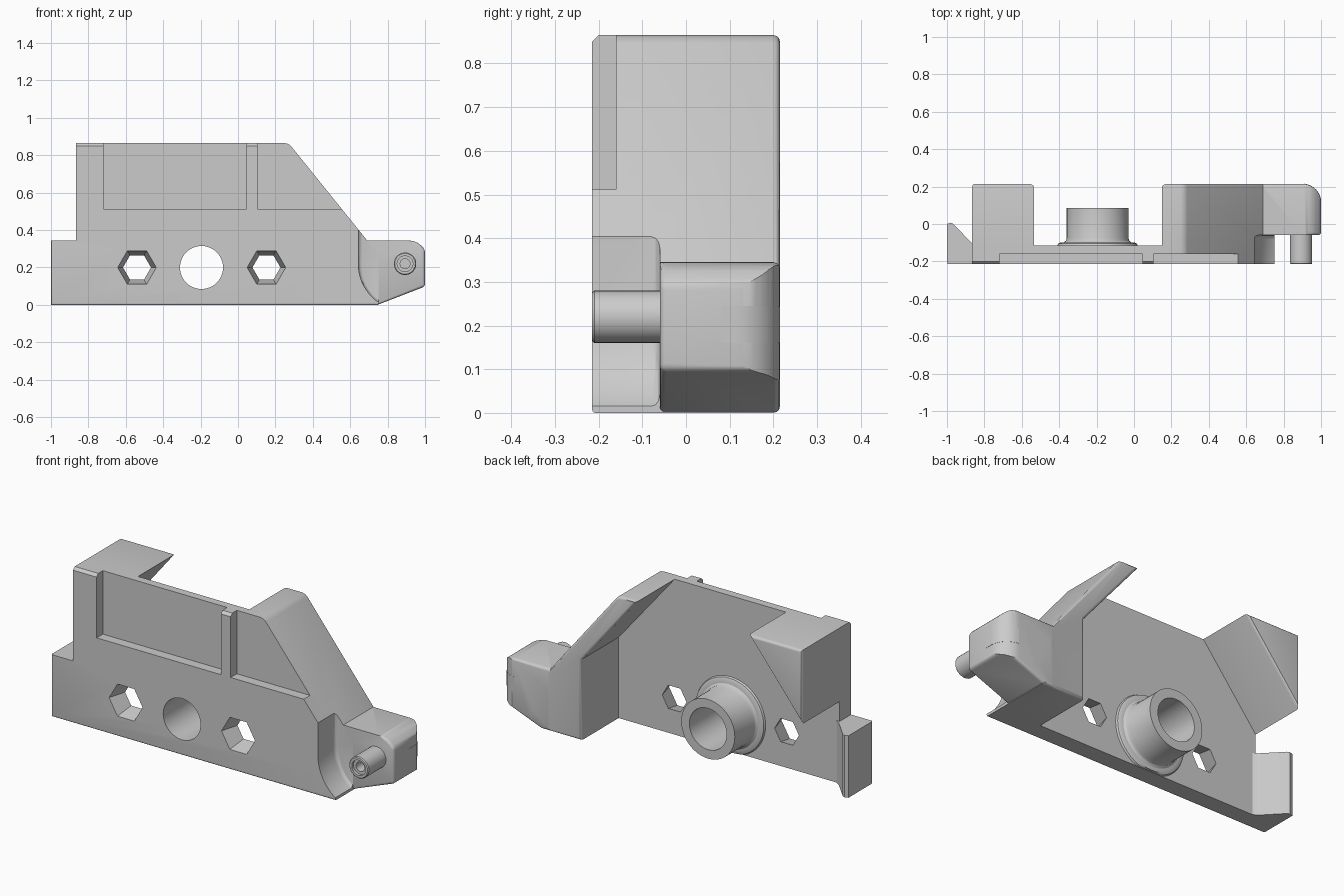
import bpy, bmesh, math
from mathutils import Vector, Matrix

if "Cube" in bpy.data.objects:
    bpy.data.objects.remove(bpy.data.objects["Cube"], do_unlink=True)

grey = bpy.data.materials.new("light grey plastic")
grey.use_nodes = True
COLOUR = (0.6, 0.6, 0.6, 1)
grey.diffuse_color = COLOUR
grey.node_tree.nodes["Principled BSDF"].inputs["Base Color"].default_value = COLOUR

FRONT, BACK, SKIN, LEDGE = -0.215, 0.215, -0.115, -0.06
PIN = (0.893, 0.22)
HUB = (-0.195, 0.2)


def finish(name, bm):
    bmesh.ops.recalc_face_normals(bm, faces=bm.faces)
    mesh = bpy.data.meshes.new(name)
    bm.to_mesh(mesh)
    bm.free()
    mesh.materials.append(grey)
    ob = bpy.data.objects.new(name, mesh)
    bpy.context.collection.objects.link(ob)
    return ob


def prism(name, outline, lo, hi, axis="y", rule=None, width=0.015, segments=3):
    """Extrude a 2D outline along an axis; round the edges chosen by rule."""
    place = {"x": lambda a, b, d: (d, a, b),
             "y": lambda a, b, d: (a, d, b),
             "z": lambda a, b, d: (a, b, d)}[axis]
    bm = bmesh.new()
    face = bm.faces.new([bm.verts.new(place(a, b, lo)) for a, b in outline])
    out = bmesh.ops.extrude_face_region(bm, geom=[face], use_keep_orig=True)
    shift = Vector(place(0, 0, hi - lo))
    for v in out["geom"]:
        if isinstance(v, bmesh.types.BMVert):
            v.co += shift
    bmesh.ops.recalc_face_normals(bm, faces=bm.faces)
    if rule:
        edges = [e for e in bm.edges if all(rule(v.co) for v in e.verts)]
        bmesh.ops.bevel(bm, geom=edges, offset=width, segments=segments,
                        profile=0.5, affect="EDGES")
    return finish(name, bm)


def lathe(name, profile, centre, steps=48):
    """Turn a (radius, y) profile round an axis parallel to y."""
    bm = bmesh.new()
    vs = [bm.verts.new((centre[0] + r, y, centre[1])) for r, y in profile]
    es = [bm.edges.new(p) for p in zip(vs, vs[1:])]
    bmesh.ops.spin(bm, geom=vs + es, cent=(centre[0], 0, centre[1]),
                   axis=(0, 1, 0), angle=math.tau, steps=steps)
    bmesh.ops.remove_doubles(bm, verts=bm.verts, dist=0.0001)
    return finish(name, bm)


def cone(name, centre, r_front, r_back, sides):
    bm = bmesh.new()
    mat = Matrix.Translation((centre[0], -0.165, centre[1])) @ Matrix.Rotation(math.pi / 2, 4, "X")
    bmesh.ops.create_cone(bm, cap_ends=True, segments=sides, radius1=r_back,
                          radius2=r_front, depth=0.12, matrix=mat)
    if sides == 6:  # point the corners sideways
        ang = math.radians(30)
        v = max(bm.verts, key=lambda v: v.co.x).co
        if abs(v.z - centre[1]) > 0.01:
            bmesh.ops.rotate(bm, verts=bm.verts, cent=(centre[0], 0, centre[1]),
                             matrix=Matrix.Rotation(ang, 3, "Y"))
    return finish(name, bm)


def combine(target, tool, operation):
    mod = target.modifiers.new("join", "BOOLEAN")
    mod.object, mod.operation, mod.solver = tool, operation, "EXACT"
    bpy.context.view_layer.objects.active = target
    bpy.ops.object.modifier_apply(modifier=mod.name)
    bpy.data.objects.remove(tool, do_unlink=True)


def arc(cx, cy, r, start, end, n=10):
    steps = [math.radians(start + (end - start) * i / n) for i in range(n + 1)]
    return [(cx + r * math.cos(t), cy + r * math.sin(t)) for t in steps]


def at_back(co):
    return co.y > BACK - 0.001


# Main plate with its sloping right edge
slope = [(0.75, 0.271), (0.285, 0.847), (0.27, 0.86), (0.25, 0.865)]
body = prism("body", [(-1, 0), (0.75, 0)] + slope +
             [(-0.865, 0.865), (-0.865, 0.345), (-1, 0.345)], FRONT, SKIN,
             rule=lambda c: c.y < -0.2 and (c.z < 0.01 or c.x < -0.99), width=0.008)

# Rear blocks: triangular on the left, sloping strut and post on the right
combine(body, prism("left_block", [(-0.865, 0.455), (-0.535, 0.865), (-0.865, 0.865)],
                    -0.2, BACK, rule=at_back), "UNION")
combine(body, prism("right_block", [(0.495, 0), (0.75, 0)] + slope +
                    [(0.15, 0.865), (0.495, 0.45)], -0.2, BACK, rule=at_back), "UNION")

# Hooked wing at the left end
combine(body, prism("wing", [(-1, -0.2), (-0.8, -0.2), (-0.8, SKIN), (-0.845, SKIN),
                             (-0.87, -0.1), (-0.965, 0), (-0.98, 0.007), (-1, 0)],
                    0, 0.345, axis="z"), "UNION")

# Curved pocket in front of the arm
pocket = arc(*PIN, 0.25, 180, 237) + [(0.757, -0.1), (1.1, -0.1), (1.1, 0.6), (0.643, 0.6)]
combine(body, prism("pocket", pocket, -0.3, LEDGE, width=0.02,
                    rule=lambda c: c.y > -0.07 and c.x < 0.76), "DIFFERENCE")

# Arm with a rounded rear corner
corner = arc(0.9, 0.115, 0.1, 0, 90)
arm = prism("arm", [(0.68, 0), (0.745, 0), (1, 0.098), (1, 0.295), (0.98, 0.318),
                    (0.955, 0.336), (0.92, 0.345), (0.68, 0.345)], LEDGE, BACK,
            rule=lambda c: at_back(c) or (c.y < -0.05 and c.x > 0.7))
combine(arm, prism("arm_limit", [(0.5, -0.2), (1, -0.2)] + corner + [(0.5, BACK)],
                   -0.1, 0.6, axis="z"), "INTERSECT")
combine(body, arm, "UNION")

# Two shallow front recesses and the chamfer over the ribs
for x0, x1 in ((-0.72, 0.045), (0.105, 0.9)):
    combine(body, prism("recess", [(x0, 0.512), (x1, 0.512), (x1, 1), (x0, 1)],
                        -0.3, -0.16), "DIFFERENCE")
combine(body, prism("rib_chamfer", [(-0.23, 0.835), (-0.185, 0.88), (-0.23, 0.88)],
                    -0.95, 0.2, axis="x"), "DIFFERENCE")

# Hexagonal bolt holes and the round bore
for x in (-0.54, 0.152):
    combine(body, cone("bolt_hole", (x, 0.2), 0.106, 0.072, 6), "DIFFERENCE")
combine(body, cone("bore", HUB, 0.115, 0.115, 48), "DIFFERENCE")

# Rear hub with a filleted flange
hub = lathe("hub", [(0.115, -0.12), (0.115, 0.085), (0.165, 0.085), (0.165, -0.075),
                    (0.17, -0.09), (0.18, -0.098), (0.2, -0.1), (0.21, -0.105),
                    (0.215, -0.116)], HUB)
for v in hub.data.vertices:
    v.co.z = max(v.co.z, 0.002)

# Front pin with a stepped socket
pin = lathe("pin", [(0.06, -0.05), (0.06, -0.21), (0.055, FRONT), (0.042, FRONT),
                    (0.042, -0.2), (0.026, -0.2), (0.026, -0.12), (0, -0.12)], PIN, 32)

# Thin insert wrapped round the arm corner
insert = prism("arm_insert", [(0.99, 0.08), (1.001, 0.08)] + arc(0.9, 0.115, 0.101, 0, 85) +
               arc(0.9, 0.115, 0.09, 85, 0), 0.16, 0.245, axis="z")

for ob in (body, hub, pin, insert):
    bpy.ops.object.select_all(action="DESELECT")
    ob.select_set(True)
    bpy.context.view_layer.objects.active = ob
    bpy.ops.object.shade_smooth_by_angle(angle=math.radians(30))
